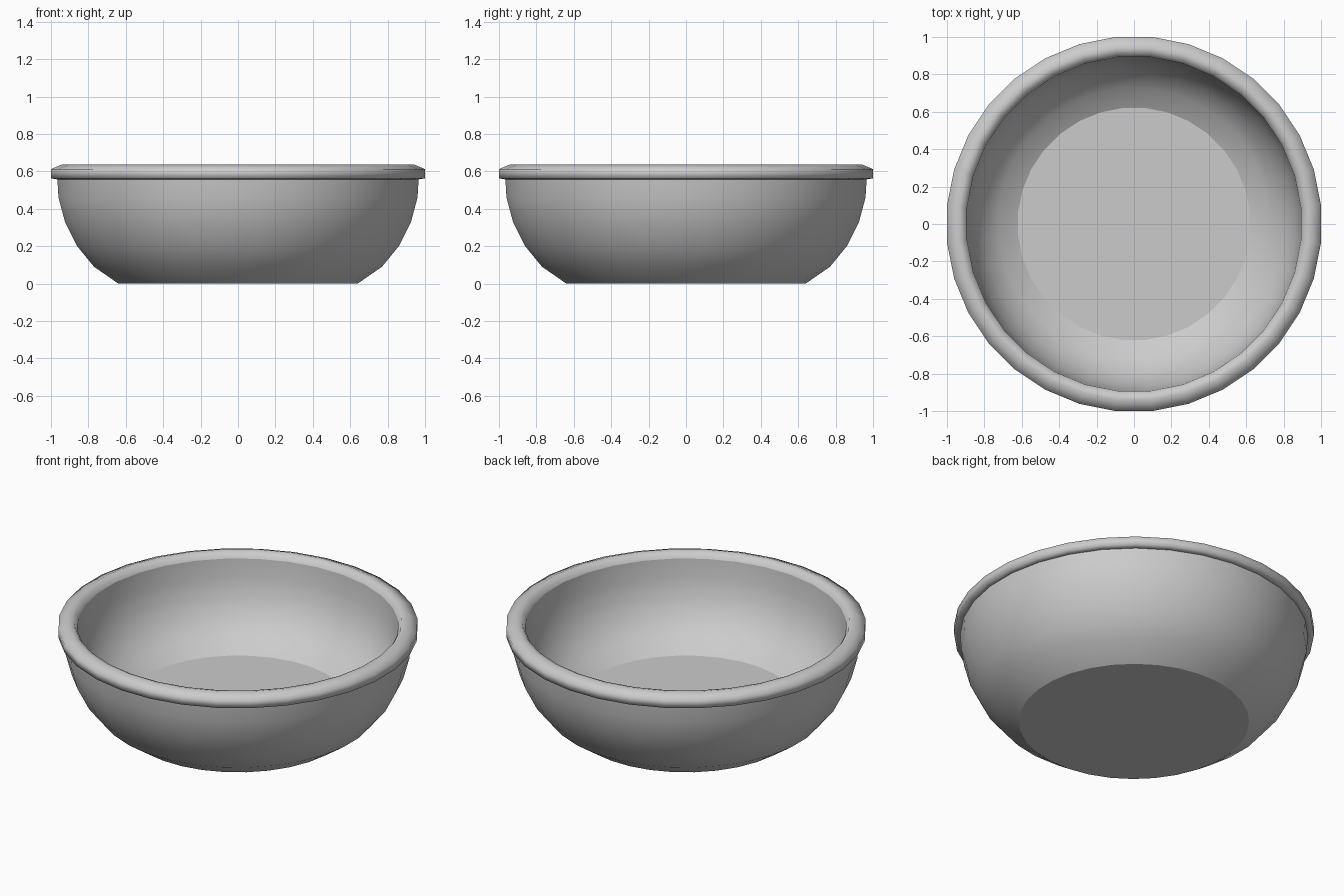
import bpy, math

if "Cube" in bpy.data.objects:
    bpy.data.objects.remove(bpy.data.objects["Cube"])

SIDES = 32
GROW = 1 / math.cos(math.pi / SIDES)   # profile radii are measured across flats


def lathe(name, profile, smooth, closed=False):
    """Revolve (radius, z) points around z; open ends are capped."""
    verts, faces = [], []
    for r, z in profile:
        for i in range(SIDES):
            a = 2 * math.pi * (i + 0.5) / SIDES
            verts.append((r * GROW * math.cos(a), r * GROW * math.sin(a), z))
    n = len(profile)
    for j in range(n if closed else n - 1):
        k = (j + 1) % n
        for i in range(SIDES):
            i2 = (i + 1) % SIDES
            faces.append((j * SIDES + i, j * SIDES + i2, k * SIDES + i2, k * SIDES + i))
    if not closed:
        faces.append(tuple(reversed(range(SIDES))))
        faces.append(tuple(range((n - 1) * SIDES, n * SIDES)))
    mesh = bpy.data.meshes.new(name)
    mesh.from_pydata(verts, [], faces)
    obj = bpy.data.objects.new(name, mesh)
    bpy.context.collection.objects.link(obj)
    bpy.ops.object.select_all(action='DESELECT')
    bpy.context.view_layer.objects.active = obj
    obj.select_set(True)
    bpy.ops.object.shade_smooth_by_angle(angle=math.radians(smooth))
    return obj


# Bowl body: outer wall up, then inner wall down to the flat floor
outer = [(0.64, 0), (0.77, 0.09), (0.86, 0.2), (0.925, 0.33), (0.96, 0.46), (0.968, 0.6)]
inner = [(0.893, 0.6), (0.885, 0.49), (0.86, 0.38), (0.805, 0.27), (0.725, 0.19), (0.62, 0.13)]
lathe("bowl_body", outer + inner, 28)

# Rounded rim
rim = [(0.962, 0.556), (1.0, 0.563), (1.0, 0.612), (0.94, 0.637), (0.91, 0.63), (0.893, 0.6)]
lathe("rim", rim, 85, closed=True)
